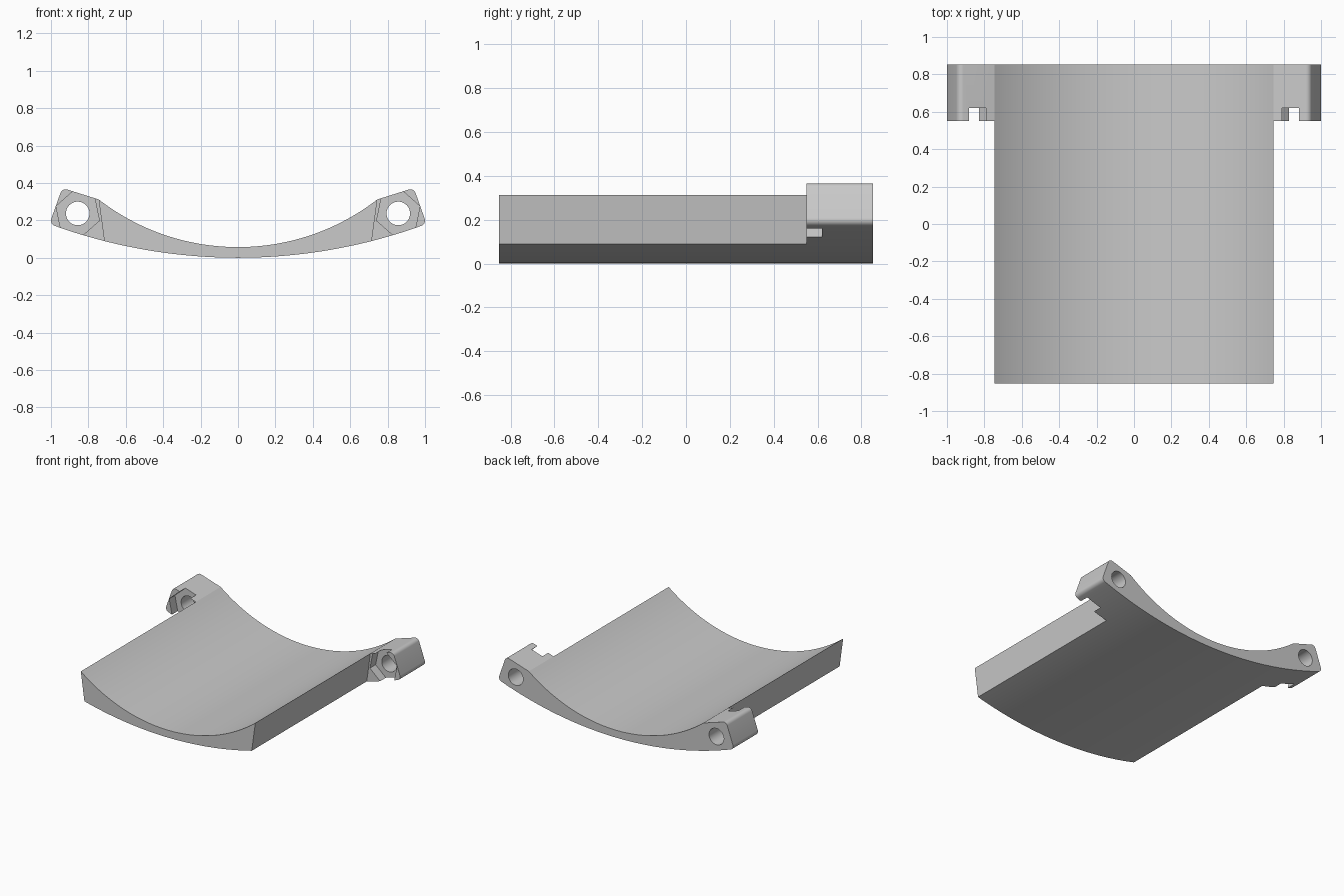
import bpy, bmesh, math
from mathutils import Vector

cube = bpy.data.objects.get("Cube")
if cube:
    bpy.data.objects.remove(cube, do_unlink=True)

BACK, EAR_FRONT = 0.853, 0.55
OUTER_R, INNER_R, INNER_Z = 2.9, 1.216, 0.057
HOLE = (0.857, 0.237)

grey = bpy.data.materials.new("plain_grey")
grey.use_nodes = True
COLOUR = (0.59, 0.59, 0.59, 1)
grey.diffuse_color = COLOUR
grey.node_tree.nodes["Principled BSDF"].inputs["Base Color"].default_value = COLOUR


def prism(name, outline, y0, y1):
    """Extrude an x-z outline from y0 to y1."""
    bm = bmesh.new()
    face = bm.faces.new([bm.verts.new((x, y0, z)) for x, z in outline])
    out = bmesh.ops.extrude_face_region(bm, geom=[face])
    moved = [v for v in out["geom"] if isinstance(v, bmesh.types.BMVert)]
    bmesh.ops.translate(bm, vec=(0, y1 - y0, 0), verts=moved)
    bmesh.ops.recalc_face_normals(bm, faces=bm.faces)
    mesh = bpy.data.meshes.new(name)
    bm.to_mesh(mesh)
    bm.free()
    obj = bpy.data.objects.new(name, mesh)
    bpy.context.collection.objects.link(obj)
    mesh.materials.append(grey)
    return obj


def arc_z(x, radius, base):
    return base + radius - math.sqrt(radius * radius - x * x)


def fillet(prev, corner, nxt, r, steps=8):
    """Round a corner with a tangent arc."""
    c = Vector(corner)
    a, b = (Vector(prev) - c).normalized(), (Vector(nxt) - c).normalized()
    half = a.angle(b) / 2
    centre = c + (a + b).normalized() * (r / math.sin(half))
    start = c + a * (r / math.tan(half)) - centre
    end = c + b * (r / math.tan(half)) - centre
    return [tuple(centre + start.slerp(end, i / steps).normalized() * r)
            for i in range(steps + 1)]


def polygon(centre, radius, sides, turn=0):
    return [(centre[0] + radius * math.cos(turn + math.tau * i / sides),
             centre[1] + radius * math.sin(turn + math.tau * i / sides))
            for i in range(sides)]


# Right-hand half outline: bottom arc, rounded ear, then inner arc
edge_x = 0.745
rim = (edge_x, arc_z(edge_x, INNER_R, INNER_Z))
top, tip = (0.94, 0.373), (1.008, 0.181)
before_tip = (0.95, arc_z(0.95, OUTER_R, 0))
N = 40
half = [(0.96 * i / N, arc_z(0.96 * i / N, OUTER_R, 0)) for i in range(N + 1)]
half += fillet(before_tip, tip, top, 0.03)
half += fillet(tip, top, rim, 0.03)
half += [(edge_x * i / N, arc_z(edge_x * i / N, INNER_R, INNER_Z)) for i in range(N, -1, -1)]
outline = half + [(-x, z) for x, z in reversed(half[1:-1])]

body = prism("curved_plate_with_ears", outline, -BACK, BACK)

# Cutters: side clearance, bolt hole and hexagonal nut pocket on each side
slope = 0.03 / 0.22
clearance = [(rim[0] - slope * (rim[1] + 0.2), -0.2), (1.3, -0.2), (1.3, 0.6),
             (rim[0] + slope * (0.6 - rim[1]), 0.6), rim]
cuts = [("side_cutter", clearance, -1, EAR_FRONT),
        ("hole_cutter", polygon(HOLE, 0.063, 48), 0.4, 1),
        ("nut_cutter", polygon(HOLE, 0.122, 6, math.radians(18.5)), 0.4, 0.62)]
bpy.context.view_layer.objects.active = body
for side in (1, -1):
    for name, shape, y0, y1 in cuts:
        cutter = prism(name, [(side * x, z) for x, z in shape], y0, y1)
        cutter.hide_render = True
        mod = body.modifiers.new(name, "BOOLEAN")
        mod.operation, mod.solver, mod.object = "DIFFERENCE", "EXACT", cutter
        bpy.ops.object.modifier_apply(modifier=mod.name)
        bpy.data.objects.remove(cutter, do_unlink=True)

# Smooth arcs, crisp edges
bpy.ops.object.select_all(action="DESELECT")
body.select_set(True)
bpy.ops.object.shade_smooth_by_angle(angle=math.radians(15))
